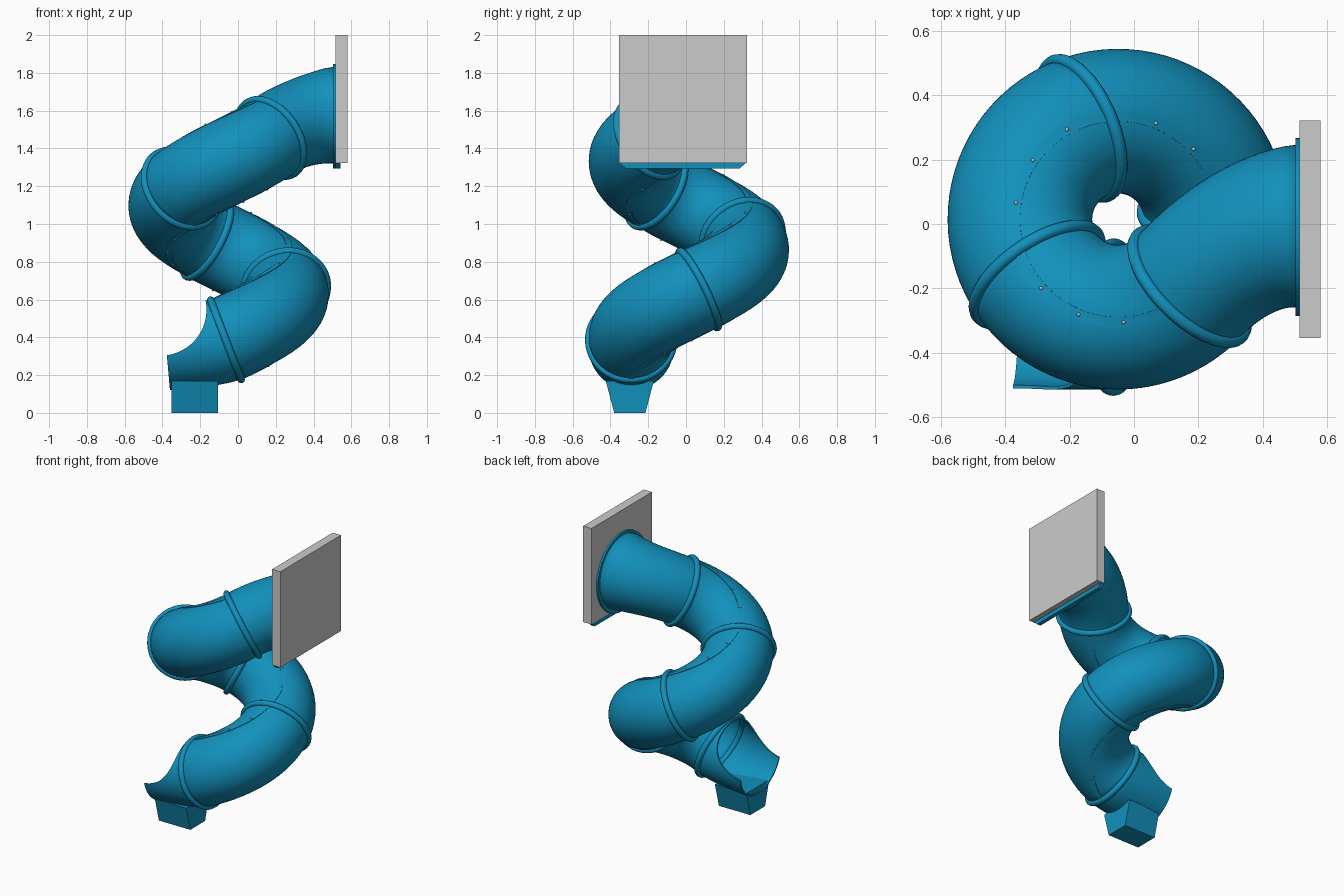
import bpy, bmesh
from math import sin, cos, pi, radians
from mathutils import Vector, Matrix

if "Cube" in bpy.data.objects:
    bpy.data.objects.remove(bpy.data.objects["Cube"])

CX, CY, R, r = -0.05, 0.015, 0.305, 0.225     # helix centre, helix radius, tube radius
START, STEP, DROP, N = -43, -102.4, 0.267, 24  # first joint angle, turn and drop per segment

blue = bpy.data.materials.new("blue_plastic")
blue.diffuse_color = (0.006, 0.28, 0.50, 1)
blue.use_nodes = True
blue.node_tree.nodes["Principled BSDF"].inputs["Base Color"].default_value = blue.diffuse_color


def finish(obj, name, mat=blue, smooth=True):
    obj.name = name
    if mat:
        obj.data.materials.append(mat)
    if smooth:
        bpy.ops.object.select_all(action='DESELECT')
        obj.select_set(True)
        bpy.context.view_layer.objects.active = obj
        bpy.ops.object.shade_smooth_by_angle(angle=radians(35))
    return obj


def from_bmesh(bm, name, mat=blue, smooth=True):
    bmesh.ops.recalc_face_normals(bm, faces=bm.faces)
    me = bpy.data.meshes.new(name)
    bm.to_mesh(me)
    bm.free()
    obj = bpy.data.objects.new(name, me)
    bpy.context.collection.objects.link(obj)
    return finish(obj, name, mat, smooth)


def bezier(a, b, c, d, n):
    a, b, c, d = map(Vector, (a, b, c, d))
    return [a*(1-t)**3 + b*3*t*(1-t)**2 + c*3*t*t*(1-t) + d*t**3
            for t in (i / n for i in range(n + 1))]


def helix(k):
    a = radians(START + STEP * k)
    return Vector((CX + R*cos(a), CY + R*sin(a), 1.455 - DROP * k))


# Centre line: entry curve, four helix segments, straight run-out
p1, p5 = helix(0), helix(4)
d1 = (helix(0.01) - p1).normalized()
NE, NX = 18, 16
entry = bezier((0.515, -0.01, 1.575), (0.39, -0.015, 1.56), p1 - d1*0.15, p1, NE)
coil = [helix(i / N) for i in range(1, 4*N + 1)]
run = bezier(p5, p5 + Vector((-0.1, 0, -0.027)), (-0.28, -0.29, 0.355),
             (-0.38, -0.29, 0.346), NX)[1:]
path = entry + coil + run
tans = [(path[min(i+1, len(path)-1)] - path[max(i-1, 0)]).normalized()
        for i in range(len(path))]
tans[0] = Vector((-1, 0, 0))


def frame(i):
    side = Vector((0, 0, 1)).cross(tans[i]).normalized()
    return side, tans[i].cross(side)


def radius(i):
    return r + 0.033 * max(0, 1 - i / NE)**2


def sweep(i0, i1, profile, name, wall=0):
    bm = bmesh.new()
    rows = []
    for i in range(i0, i1 + 1):
        s, u = frame(i)
        rows.append([bm.verts.new(path[i] + (s*sin(a) + u*cos(a)) * (radius(i) + dr))
                     for dr, a in profile])
    m = len(profile)
    for A, B in zip(rows, rows[1:]):
        for j in range(m):
            bm.faces.new((A[j], A[(j+1) % m], B[(j+1) % m], B[j]))
    obj = from_bmesh(bm, name)
    if wall:
        mod = obj.modifiers.new("wall", 'SOLIDIFY')
        mod.thickness = wall
        mod.offset = -1
        bpy.ops.object.modifier_apply(modifier=mod.name)
    return obj


circle = [(0, 2*pi*j/64) for j in range(64)]
joints = [NE + N*k for k in range(5)]

# Tube sections
sweep(0, NE, circle, "entry_tube", 0.01)
for k in range(4):
    sweep(joints[k], joints[k+1], circle, f"spiral_tube_{k+1}", 0.01)
exit_tube = sweep(joints[4], len(path) - 1, circle, "exit_chute", 0.01)

# Scooped opening of the exit chute
bpy.ops.mesh.primitive_cylinder_add(vertices=96, radius=0.243, depth=0.9,
                                    location=(-0.41, -0.29, 0.546), rotation=(pi/2, 0, 0))
cutter = bpy.context.object
cutter.hide_render = True
mod = exit_tube.modifiers.new("scoop", 'BOOLEAN')
mod.operation, mod.solver, mod.object = 'DIFFERENCE', 'EXACT', cutter
bpy.context.view_layer.objects.active = exit_tube
bpy.ops.object.modifier_apply(modifier=mod.name)
bpy.data.objects.remove(cutter, do_unlink=True)
finish(exit_tube, "exit_chute", None)

# Joint collars
for k, i in enumerate(joints):
    bpy.ops.mesh.primitive_torus_add(major_radius=r, minor_radius=0.02,
                                     major_segments=64, minor_segments=12, location=path[i],
                                     rotation=tans[i].to_track_quat('Z', 'Y').to_euler())
    finish(bpy.context.object, f"joint_collar_{k+1}")

# Raised seams along the top and bottom of the spiral
for label, a in (("top", 0), ("bottom", pi)):
    sweep(joints[0], joints[4], [(-0.004, a-.075), (0.003, a-.075), (0.003, a+.075), (-0.004, a+.075)],
          f"{label}_seam")

# Seam bolts
bm = bmesh.new()
for i in range(joints[0], joints[4] + 1, N // 4):
    for sgn in (1, -1):
        bmesh.ops.create_uvsphere(bm, u_segments=8, v_segments=6, radius=0.006,
                                  matrix=Matrix.Translation(path[i] + frame(i)[1]*sgn*(r+0.003)))
from_bmesh(bm, "seam_bolts", None)


def box(name, lo, hi, mat):
    lo, hi = Vector(lo), Vector(hi)
    bm = bmesh.new()
    bmesh.ops.create_cube(bm, size=1, matrix=Matrix.Translation((lo+hi)/2)
                          @ Matrix.Diagonal((*(hi-lo), 1)))
    return from_bmesh(bm, name, mat, False)


# Wall panel with mounting flange and lower lip
box("wall_panel", (0.515, -0.355, 1.322), (0.58, 0.322, 2.0), None)
bpy.ops.mesh.primitive_cylinder_add(vertices=64, radius=0.277, depth=0.014,
                                    location=(0.509, -0.01, 1.571), rotation=(0, pi/2, 0))
finish(bpy.context.object, "mounting_flange")
lip = box("panel_lip", (0.515, -0.35, 1.294), (0.543, 0.315, 1.322), blue)
for v in lip.data.vertices:
    if v.co.z < 1.3:
        v.co.y += 0.03 if v.co.y < 0 else -0.03

# Tapered foot under the chute
foot = box("support_foot", (-0.353, -0.425, 0), (-0.107, -0.17, 0.17), blue)
for v in foot.data.vertices:
    if v.co.z < 0.01:
        v.co.y += 0.045 if v.co.y < -0.3 else -0.045
